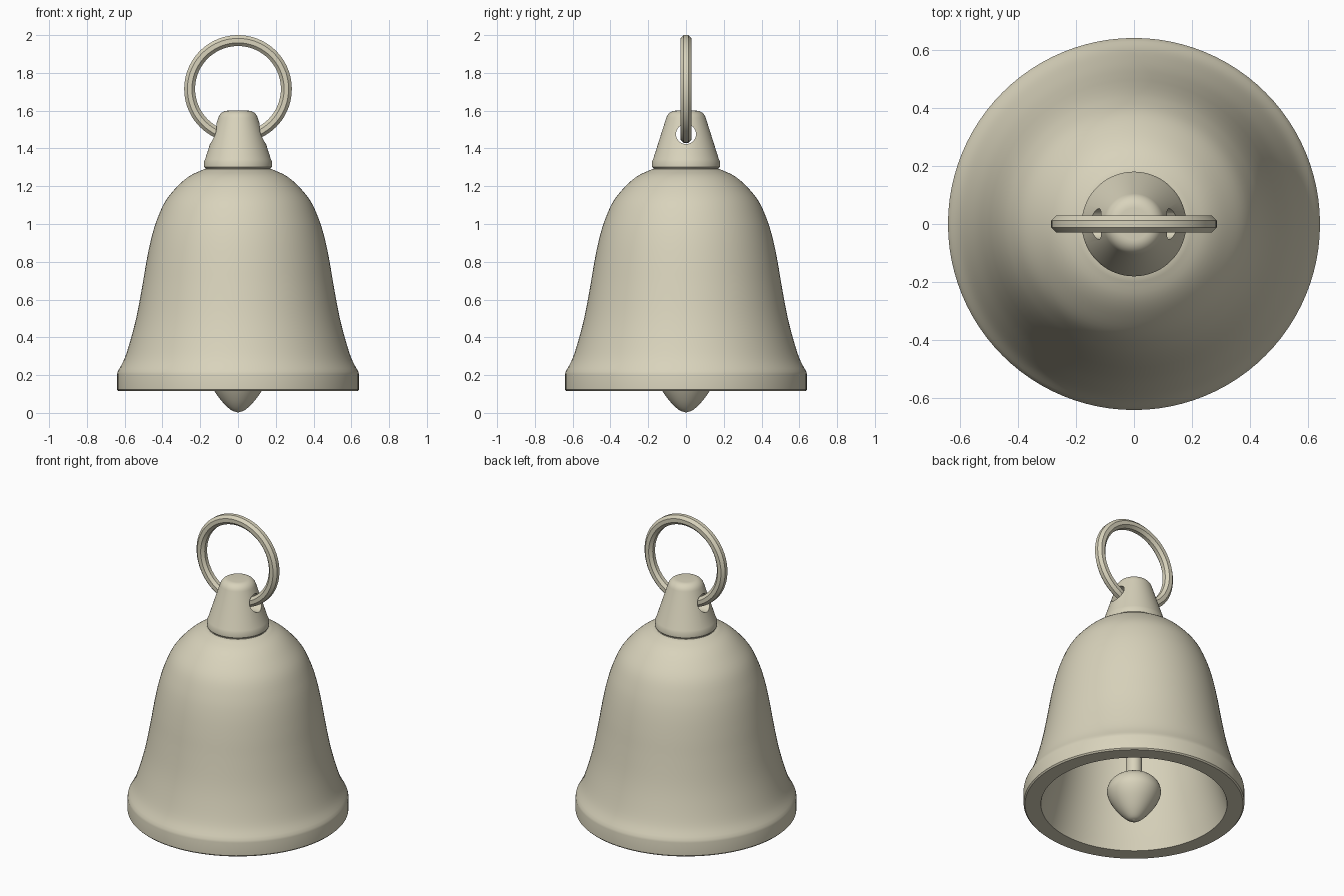
import bpy, bmesh, math
from mathutils import Vector

if "Cube" in bpy.data.objects:
    bpy.data.objects.remove(bpy.data.objects["Cube"])

brass = bpy.data.materials.new("pale brass")
brass.diffuse_color = (0.69, 0.65, 0.50, 1)
brass.use_nodes = True
brass.node_tree.nodes["Principled BSDF"].inputs["Base Color"].default_value = brass.diffuse_color


def finish(ob, angle=30):
    ob.data.materials.clear()
    ob.data.materials.append(brass)
    bpy.ops.object.select_all(action='DESELECT')
    ob.select_set(True)
    bpy.context.view_layer.objects.active = ob
    bpy.ops.object.shade_smooth_by_angle(angle=math.radians(angle))


def curve(pts, steps=4):
    """Smooth (radius, height) path through the points."""
    p = [Vector(q) for q in pts]
    p = [2 * p[0] - p[1]] + p + [2 * p[-1] - p[-2]]
    out = []
    for a, b, c, d in zip(p, p[1:], p[2:], p[3:]):
        for i in range(steps):
            t = i / steps
            out.append(0.5 * (2 * b + (c - a) * t + (2 * a - 5 * b + 4 * c - d) * t * t
                              + (3 * b - a - 3 * c + d) * t ** 3))
    return [tuple(v) for v in out] + [tuple(pts[-1])]


def lathe(name, profile, segs=96):
    """Spin a (radius, height) profile that starts and ends on the axis."""
    bm = bmesh.new()
    rings = []
    for r, z in profile:
        if r < 1e-4:
            rings.append([bm.verts.new((0, 0, z))] * segs)
        else:
            rings.append([bm.verts.new((r * math.cos(2 * math.pi * i / segs),
                                        r * math.sin(2 * math.pi * i / segs), z))
                          for i in range(segs)])
    for lo, hi in zip(rings, rings[1:]):
        for i in range(segs):
            j = (i + 1) % segs
            bm.faces.new(dict.fromkeys((lo[i], lo[j], hi[j], hi[i])))
    bmesh.ops.recalc_face_normals(bm, faces=bm.faces)
    me = bpy.data.meshes.new(name)
    bm.to_mesh(me)
    bm.free()
    ob = bpy.data.objects.new(name, me)
    bpy.context.collection.objects.link(ob)
    return ob


# Hollow bell body: inner wall, rim, straight lip, flared outer wall
inner = curve([(0, 1.20), (0.15, 1.19), (0.26, 1.13), (0.33, 1.03), (0.375, 0.88),
               (0.41, 0.68), (0.45, 0.45), (0.50, 0.25), (0.54, 0.115)])
lip = [(0.632, 0.115), (0.64, 0.123), (0.64, 0.205)]
outer = curve([(0.637, 0.218), (0.60, 0.29), (0.565, 0.40), (0.535, 0.52), (0.507, 0.67),
               (0.485, 0.80), (0.46, 0.92), (0.43, 1.02), (0.385, 1.12), (0.32, 1.20),
               (0.255, 1.255), (0.18, 1.29)])
finish(lathe("bell_body", inner + lip + outer + [(0, 1.29)]))

# Crown: short collar, tapered neck, rounded top
fillet = [(0.055 + 0.052 * math.cos(a), 1.545 + 0.055 * math.sin(a))
          for a in [math.radians(18 + 12 * i) for i in range(7)]]
crown = lathe("crown", [(0, 1.28), (0.173, 1.28), (0.173, 1.295), (0.18, 1.302), (0.18, 1.33),
                        (0.174, 1.343)] + fillet + [(0, 1.60)])

# Cross hole through the crown
bpy.ops.mesh.primitive_cylinder_add(vertices=32, radius=0.053, depth=1,
                                    location=(0, 0, 1.476), rotation=(0, math.pi / 2, 0))
cutter = bpy.context.object
cutter.hide_render = True
mod = crown.modifiers.new("hole", 'BOOLEAN')
mod.operation, mod.solver, mod.object = 'DIFFERENCE', 'EXACT', cutter
bpy.context.view_layer.objects.active = crown
bpy.ops.object.modifier_apply(modifier=mod.name)
bpy.data.objects.remove(cutter)
finish(crown)

# Hanging ring with an eight-sided section, flat side outward
bpy.ops.mesh.primitive_torus_add(major_radius=0.256, minor_radius=0.0313,
                                 major_segments=80, minor_segments=8,
                                 location=(0, 0, 1.715))
ring = bpy.context.object
ring.name = "hanging_ring"
for i, v in enumerate(ring.data.vertices):
    a, b = 2 * math.pi * (i // 8) / 80, 2 * math.pi * (i % 8 + 0.5) / 8
    r = 0.256 + 0.0313 * math.cos(b)
    v.co = (r * math.cos(a), -0.0313 * math.sin(b), r * math.sin(a))
finish(ring)
bm = bmesh.new()
bm.from_mesh(ring.data)
bmesh.ops.recalc_face_normals(bm, faces=bm.faces)
bm.to_mesh(ring.data)
bm.free()

# Clapper: teardrop weight on a rod
weight = curve([(0, 0.003), (0.035, 0.014), (0.08, 0.055), (0.125, 0.115), (0.15, 0.165),
                (0.156, 0.205), (0.14, 0.25), (0.10, 0.285), (0.047, 0.30)])
finish(lathe("clapper", [(0, 0)] + weight[1:] + [(0.047, 1.22), (0, 1.22)], 48))
